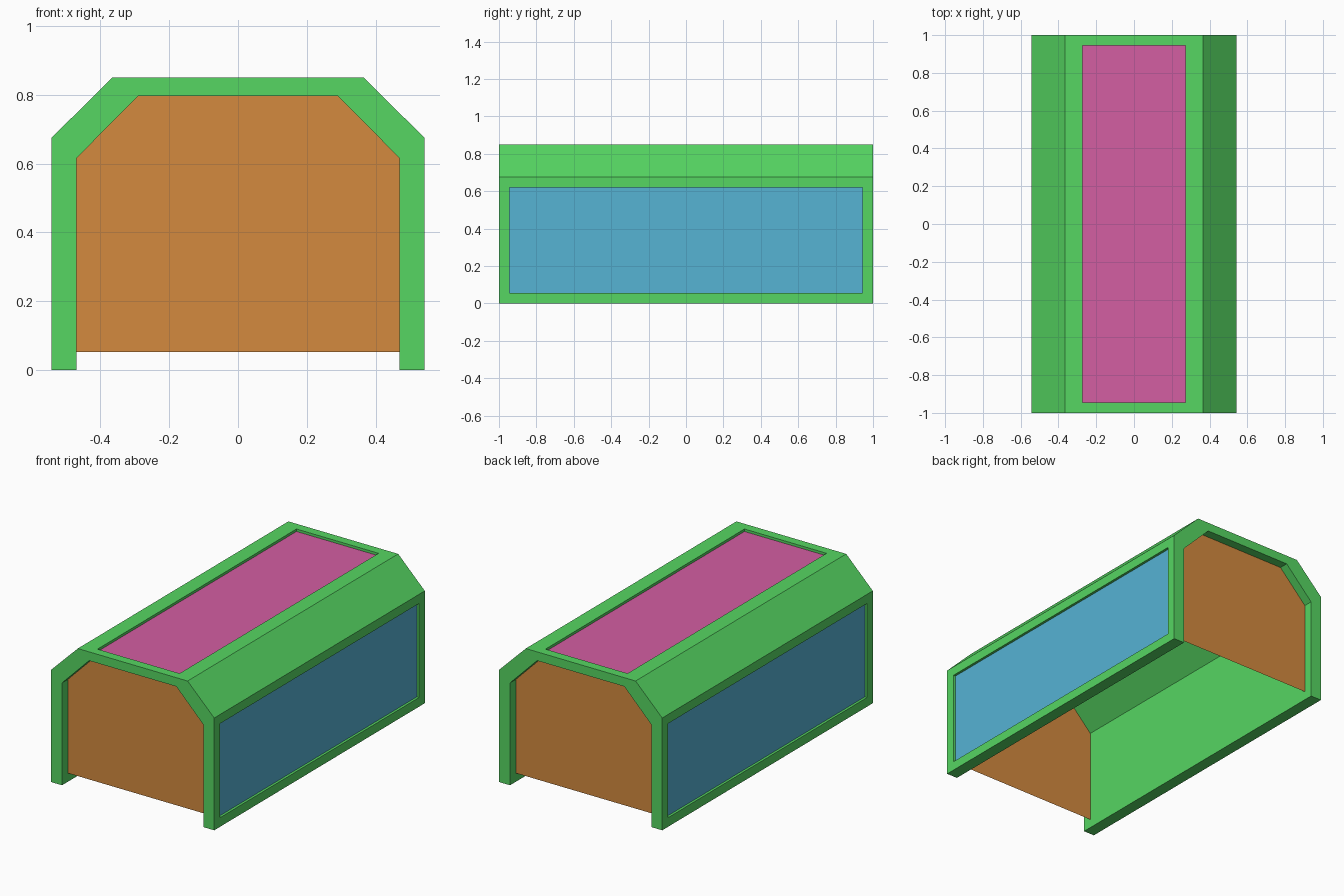
import bpy
import bmesh
from mathutils import Vector

cube = bpy.data.objects.get("Cube")
if cube:
    bpy.data.objects.remove(cube, do_unlink=True)

HALF_LENGTH = 1.0
BORDER = 0.055
RECESS = 0.015
TOP_HALF_WIDTH = 0.273


def linear(v):
    v /= 255
    return v / 12.92 if v <= 0.04045 else ((v + 0.055) / 1.055) ** 2.4


def material(name, *rgb):
    mat = bpy.data.materials.new(name)
    mat.use_nodes = True
    colour = [linear(c) for c in rgb] + [1.0]
    mat.diffuse_color = colour
    bsdf = next(n for n in mat.node_tree.nodes if n.type == 'BSDF_PRINCIPLED')
    bsdf.inputs["Base Color"].default_value = colour
    return mat


def finish(name, bm, mats):
    mesh = bpy.data.meshes.new(name)
    bm.to_mesh(mesh)
    bm.free()
    for mat in mats:
        mesh.materials.append(mat)
    obj = bpy.data.objects.new(name, mesh)
    bpy.context.collection.objects.link(obj)
    return obj


def arch(half_width, bottom, shoulder, top_half, top):
    """Chamfered arch outline, from the left foot over to the right foot."""
    half = [(half_width, bottom), (half_width, shoulder), (top_half, top)]
    return half + [(-x, z) for x, z in reversed(half)]


green = material("green", 86, 214, 98)
blue = material("blue", 86, 179, 212)
pink = material("pink", 212, 94, 162)
orange = material("orange", 212, 138, 63)

# Arched shell: outer outline joined to inner outline, run along the length
outer = arch(0.542, 0, 0.675, 0.365, 0.85)
inner = arch(0.47, 0, 0.615, 0.29, 0.797)
bm = bmesh.new()
cap = bm.faces.new([bm.verts.new((x, -HALF_LENGTH, z))
                    for x, z in outer + inner[::-1]])
ext = bmesh.ops.extrude_face_region(bm, geom=[cap], use_keep_orig=True)
bmesh.ops.translate(bm, vec=(0, 2 * HALF_LENGTH, 0),
                    verts=[v for v in ext["geom"] if isinstance(v, bmesh.types.BMVert)])
bmesh.ops.recalc_face_normals(bm, faces=bm.faces)
bm.normal_update()

# Recessed panels in the outer side walls and the roof
panels = []
for f in bm.faces:
    c = f.calc_center_median()
    if abs(c.x) > 0.53 and abs(f.normal.x) > 0.9:
        panels.append((f, 1))
    elif c.z > 0.84 and f.normal.z > 0.9:
        panels.append((f, 2))
for face, index in panels:
    bmesh.ops.inset_individual(bm, faces=[face], thickness=BORDER, use_even_offset=True)
    if index == 2:
        for v in face.verts:
            v.co.x = TOP_HALF_WIDTH if v.co.x > 0 else -TOP_HALF_WIDTH
    normal = Vector(face.normal)
    floor = bmesh.ops.extrude_discrete_faces(bm, faces=[face])["faces"][0]
    bmesh.ops.translate(bm, vec=-normal * RECESS, verts=floor.verts)
    floor.material_index = index
finish("arched_shell", bm, [green, blue, pink])

# Thin end panels set just inside each opening
for name, side in (("front_panel", -1), ("back_panel", 1)):
    bm = bmesh.new()
    outline = arch(0.47, 0.052, 0.615, 0.29, 0.797)
    face = bm.faces.new([bm.verts.new((x, side * (HALF_LENGTH - BORDER), z))
                         for x, z in outline])
    face.normal_update()
    if face.normal.y * side < 0:
        face.normal_flip()
    finish(name, bm, [orange])
